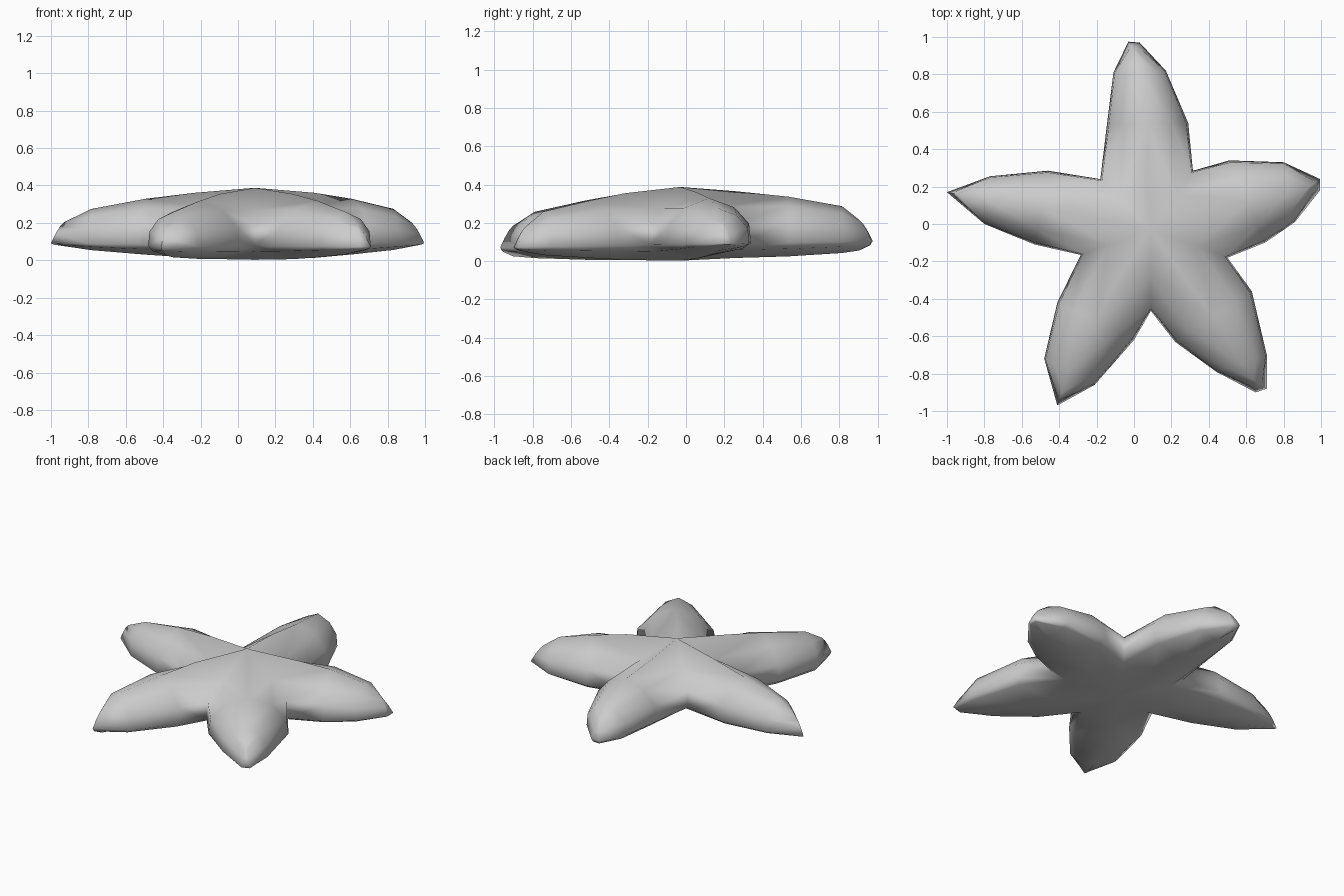
import bpy
import bmesh
import math
from mathutils import Vector

default_cube = bpy.data.objects.get("Cube")
if default_cube:
    bpy.data.objects.remove(default_cube, do_unlink=True)

# Outline of the body: notches between arms, then paired points along each arm
notch_back_left = (0.315, 0.285)
notch_left = (0.50, -0.18)
notch_front = (0.09, -0.465)
notch_right = (-0.285, -0.165)
notch_back_right = (-0.18, 0.24)

arms = {
    "back": [(notch_back_right, notch_back_left), ((-0.145, 0.53), (0.29, 0.54)),
             ((-0.11, 0.81), (0.17, 0.82)), ((-0.03, 0.975), (0.03, 0.97))],
    "left": [(notch_back_left, notch_left), ((0.51, 0.34), (0.70, -0.10)),
             ((0.80, 0.33), (0.86, 0.01)), ((0.995, 0.24), (0.995, 0.18))],
    "front_left": [(notch_left, notch_front), ((0.63, -0.36), (0.22, -0.63)),
                   ((0.71, -0.70), (0.44, -0.79)), ((0.71, -0.88), (0.65, -0.90))],
    "front_right": [(notch_front, notch_right), ((0.0, -0.62), (-0.41, -0.42)),
                    ((-0.21, -0.86), (-0.48, -0.72)), ((-0.41, -0.97), (-0.41, -0.97))],
    "right": [(notch_right, notch_back_right), ((-0.53, -0.11), (-0.46, 0.285)),
              ((-0.80, 0.0), (-0.77, 0.255)), ((-1.0, 0.17), (-1.0, 0.17))],
}

# How far the underside of each arm rises toward its tip
KEEL_RISE = {"back": 0.028, "left": 0.052, "front_left": 0.045,
             "front_right": 0.03, "right": 0.052}
KEEL_SHARE = (0.25, 0.55, 1.0, 1.4)

CENTRE = Vector((0.09, -0.03))
EDGE_Z = 0.088
RIDGE_Z = (0.36, 0.327, 0.272, 0.2)
TIP_PULL = 0.07

# Cross-section from rim to ridge: (share of the way inward, share of the rise)
TOP_SECTION = ((0.05, 0.43), (0.4, 0.79))
NOTCH_SECTION = ((0.03, 0.4), (0.4, 0.7))
TIP_SECTION = ((0.35, 0.45), (0.7, 0.8))
LOWER_SECTION = (0.18, 0.45)


def lift(point, z):
    """Place a plan point at a height on the slightly tilted body."""
    return Vector((point.x, point.y, z + 0.018 * point.y))


def half_section(edge, inner, middle, ridge_z, keel_z, section):
    """Points from the keel, round the rim, up to the ridge."""
    share, drop = LOWER_SECTION
    points = [lift(middle, keel_z),
              lift(edge.lerp(inner, share), EDGE_Z + (keel_z - EDGE_Z) * drop),
              lift(edge, EDGE_Z)]
    for share, rise in section:
        points.append(lift(edge.lerp(inner, share), EDGE_Z + (ridge_z - EDGE_Z) * rise))
    points.append(lift(middle, ridge_z))
    return points


def add_face(bm, points):
    """Add a face, dropping points that coincide."""
    unique = []
    for p in points:
        if all((p - q).length > 1e-5 for q in unique):
            unique.append(p)
    if len(unique) > 2:
        bm.faces.new([bm.verts.new(p) for p in unique])


def bridge(bm, first, second):
    for i in range(len(first) - 1):
        add_face(bm, (first[i], first[i + 1], second[i + 1], second[i]))


def build_arm(bm, stations, keel_rise):
    sections = []
    last = len(stations) - 1
    previous = CENTRE
    for i, pair in enumerate(stations):
        a, b = Vector(pair[0]), Vector(pair[1])
        middle = (a + b) / 2
        inner, section = middle, TOP_SECTION
        keel_z = keel_rise * KEEL_SHARE[i]
        if i == 0:
            # Notch heights are shared by neighbouring arms
            inner, section, keel_z = CENTRE, NOTCH_SECTION, 0.012
        elif i == last:
            middle += (previous - middle).normalized() * TIP_PULL
            inner, section = middle, TIP_SECTION
        sections.append([half_section(e, inner, middle, RIDGE_Z[i], keel_z, section)
                         for e in (a, b)])
        previous = middle
    for near, far in zip(sections, sections[1:]):
        for side in range(2):
            bridge(bm, near[side], far[side])
    # Rounded tip
    bridge(bm, *sections[-1])
    # Fans joining the arm to the crown and the underside centre
    crown, belly = lift(CENTRE, 0.388), lift(CENTRE, 0.003)
    for chain in sections[0]:
        add_face(bm, (crown, chain[-2], chain[-1]))
        add_face(bm, (belly, chain[1], chain[0]))


# Body and five arms as one skin
bm = bmesh.new()
for name, stations in arms.items():
    build_arm(bm, stations, KEEL_RISE[name])
bmesh.ops.remove_doubles(bm, verts=bm.verts, dist=0.0005)
bmesh.ops.recalc_face_normals(bm, faces=bm.faces)
mesh = bpy.data.meshes.new("starfish_body")
bm.to_mesh(mesh)
bm.free()
starfish = bpy.data.objects.new("starfish_body", mesh)
bpy.context.collection.objects.link(starfish)

# Plain grey skin
grey = bpy.data.materials.new("light_grey")
grey.use_nodes = True
colour = (0.6, 0.6, 0.6, 1.0)
grey.diffuse_color = colour
grey.node_tree.nodes["Principled BSDF"].inputs["Base Color"].default_value = colour
mesh.materials.append(grey)

bpy.context.view_layer.objects.active = starfish
starfish.select_set(True)
bpy.ops.object.shade_smooth_by_angle(angle=math.radians(80))
